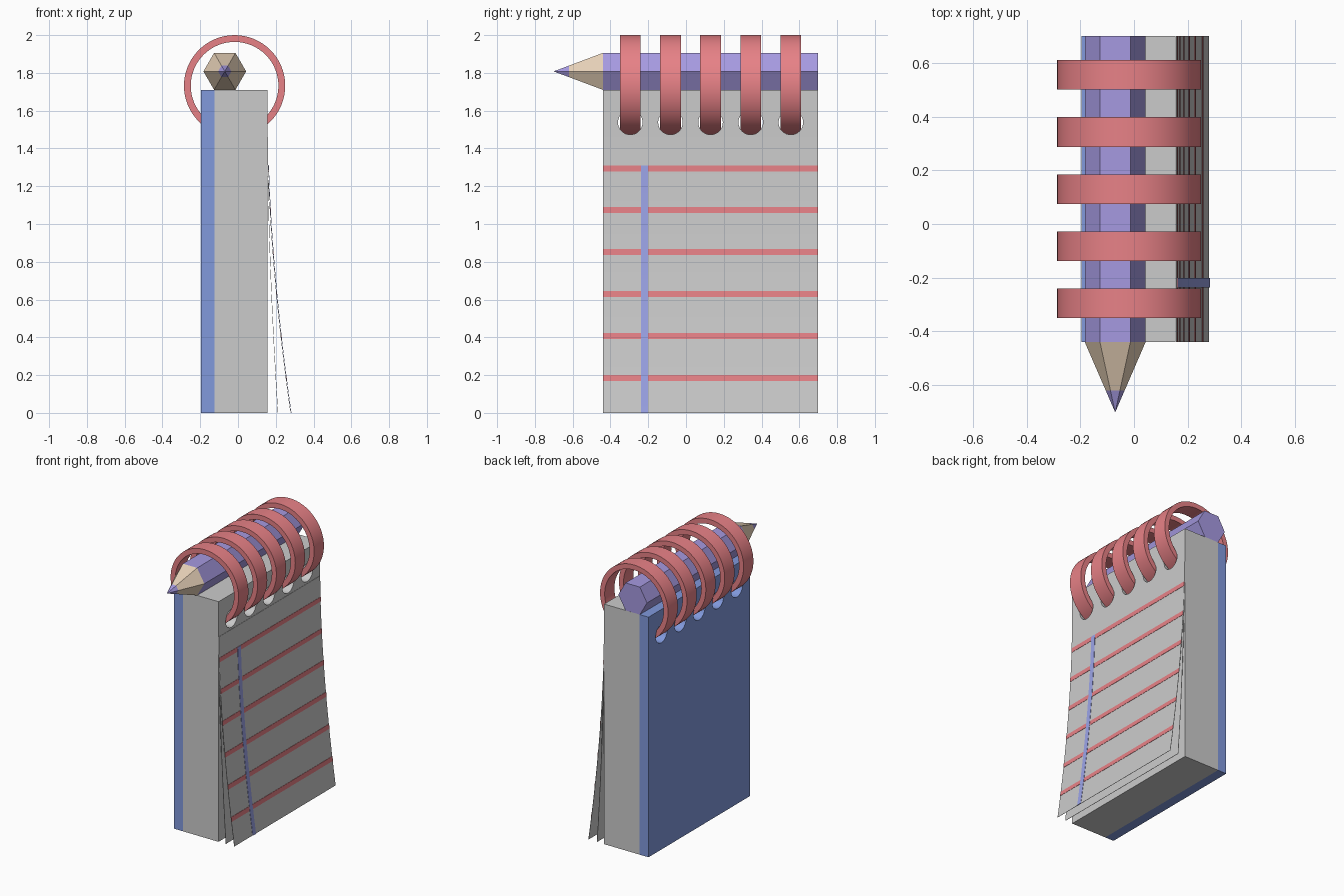
import bpy, bmesh, math

if "Cube" in bpy.data.objects:
    bpy.data.objects.remove(bpy.data.objects["Cube"])

RING_Y = [-0.295 + 0.2125 * i for i in range(5)]
Y0, Y1 = -0.44, 0.70


def material(name, rgb):
    m = bpy.data.materials.new(name)
    m.diffuse_color = (*rgb, 1)
    m.use_nodes = True
    m.node_tree.nodes["Principled BSDF"].inputs["Base Color"].default_value = m.diffuse_color
    return m


RED = material("red", (0.80, 0.22, 0.24))
BLUE = material("blue", (0.22, 0.32, 0.72))
PURPLE = material("purple", (0.38, 0.32, 0.75))
MARGIN = material("margin_blue", (0.33, 0.37, 0.80))
WOOD = material("wood", (0.80, 0.64, 0.48))


def mesh_object(name, bm, mat=None, smooth=False):
    bmesh.ops.recalc_face_normals(bm, faces=bm.faces)
    me = bpy.data.meshes.new(name)
    bm.to_mesh(me)
    bm.free()
    ob = bpy.data.objects.new(name, me)
    bpy.context.collection.objects.link(ob)
    if mat:
        me.materials.append(mat)
    if smooth:
        bpy.ops.object.select_all(action='DESELECT')
        ob.select_set(True)
        bpy.context.view_layer.objects.active = ob
        bpy.ops.object.shade_smooth_by_angle(angle=math.radians(35))
    return ob


def loft(name, loops, mat=None, close=False, smooth=False):
    """Skin a list of equal closed loops; close joins last to first, else caps."""
    bm = bmesh.new()
    rows = [[bm.verts.new(p) for p in loop] for loop in loops]
    n = len(rows[0])
    for i in range(len(rows) if close else len(rows) - 1):
        a, b = rows[i], rows[(i + 1) % len(rows)]
        for j in range(n):
            k = (j + 1) % n
            bm.faces.new((a[j], a[k], b[k], b[j]))
    if not close:
        bm.faces.new(rows[0])
        bm.faces.new(rows[-1])
    return mesh_object(name, bm, mat, smooth)


def box(name, x0, x1, y0, y1, z0, z1, mat=None):
    rect = [(x0, y0), (x1, y0), (x1, y1), (x0, y1)]
    return loft(name, [[(x, y, z) for x, y in rect] for z in (z0, z1)], mat)


# Pad block and back cover with binding holes
pad = box("paper_block", -0.125, 0.155, Y0, Y1, 0, 1.71)
cover = box("back_cover", -0.195, -0.125, Y0, Y1, 0, 1.71, BLUE)
bm = bmesh.new()
for y in RING_Y:
    ends = [[bm.verts.new((x, y + 0.065 * math.cos(t), 1.538 + 0.065 * math.sin(t)))
             for t in [math.tau * i / 32 for i in range(32)]] for x in (-0.3, 0.3)]
    for j in range(32):
        k = (j + 1) % 32
        bm.faces.new((ends[0][j], ends[0][k], ends[1][k], ends[1][j]))
    bm.faces.new(ends[0])
    bm.faces.new(ends[1])
cutter = mesh_object("hole_cutter", bm)
cutter.hide_render = True
for ob in (pad, cover):
    mod = ob.modifiers.new("holes", 'BOOLEAN')
    mod.operation, mod.solver, mod.object = 'DIFFERENCE', 'EXACT', cutter
    dg = bpy.context.evaluated_depsgraph_get()
    cut = bpy.data.meshes.new_from_object(ob.evaluated_get(dg))
    ob.modifiers.clear()
    ob.data = cut
bpy.data.objects.remove(cutter)

# Binding rings: flat bands
for n, y in enumerate(RING_Y):
    loops = []
    for i in range(64):
        t = math.tau * i / 64
        loops.append([(-0.018 + r * math.cos(t), y + d, 1.732 + r * math.sin(t))
                      for r, d in ((0.232, -0.055), (0.268, -0.055),
                                   (0.268, 0.055), (0.232, 0.055))])
    loft(f"binding_ring_{n + 1}", loops, RED, close=True, smooth=True)


# Hexagonal pencil lying on the pad
def hexagon(y, r):
    return [(-0.07 + r * math.cos(i * math.pi / 3), y,
             1.808 + r * math.sin(i * math.pi / 3)) for i in range(6)]


loft("pencil_body", [hexagon(Y0, 0.113), hexagon(Y1, 0.113)], PURPLE)
loft("pencil_wood", [hexagon(Y0, 0.113), hexagon(-0.62, 0.035)], WOOD)
loft("pencil_lead", [hexagon(-0.62, 0.035), hexagon(-0.70, 0.0005)], PURPLE)


# Curling front pages and their printed lines
def sheet(name, flare, y0, y1, z0, z1, lift=0.0, mat=None, steps=14):
    loops = []
    for i in range(steps + 1):
        z = z0 + (z1 - z0) * i / steps
        x = 0.1565 + lift + flare * max(0, 1 - z / 1.46) ** 1.7
        loops.append([(x - 0.001, y0, z), (x + 0.001, y0, z),
                      (x + 0.001, y1, z), (x - 0.001, y1, z)])
    return loft(name, loops, mat, smooth=True)


sheet("inner_page", 0.055, Y0, Y1, 0, 1.46)
sheet("outer_page", 0.122, Y0, Y1, 0, 1.46)
for i in range(6):
    z = 0.185 + 0.222 * i
    sheet(f"ruled_line_{i + 1}", 0.122, Y0, Y1, z - 0.016, z + 0.016, 0.002, RED, 2)
sheet("margin_line", 0.122, -0.237, -0.201, 0, 1.31, 0.0035, MARGIN)
